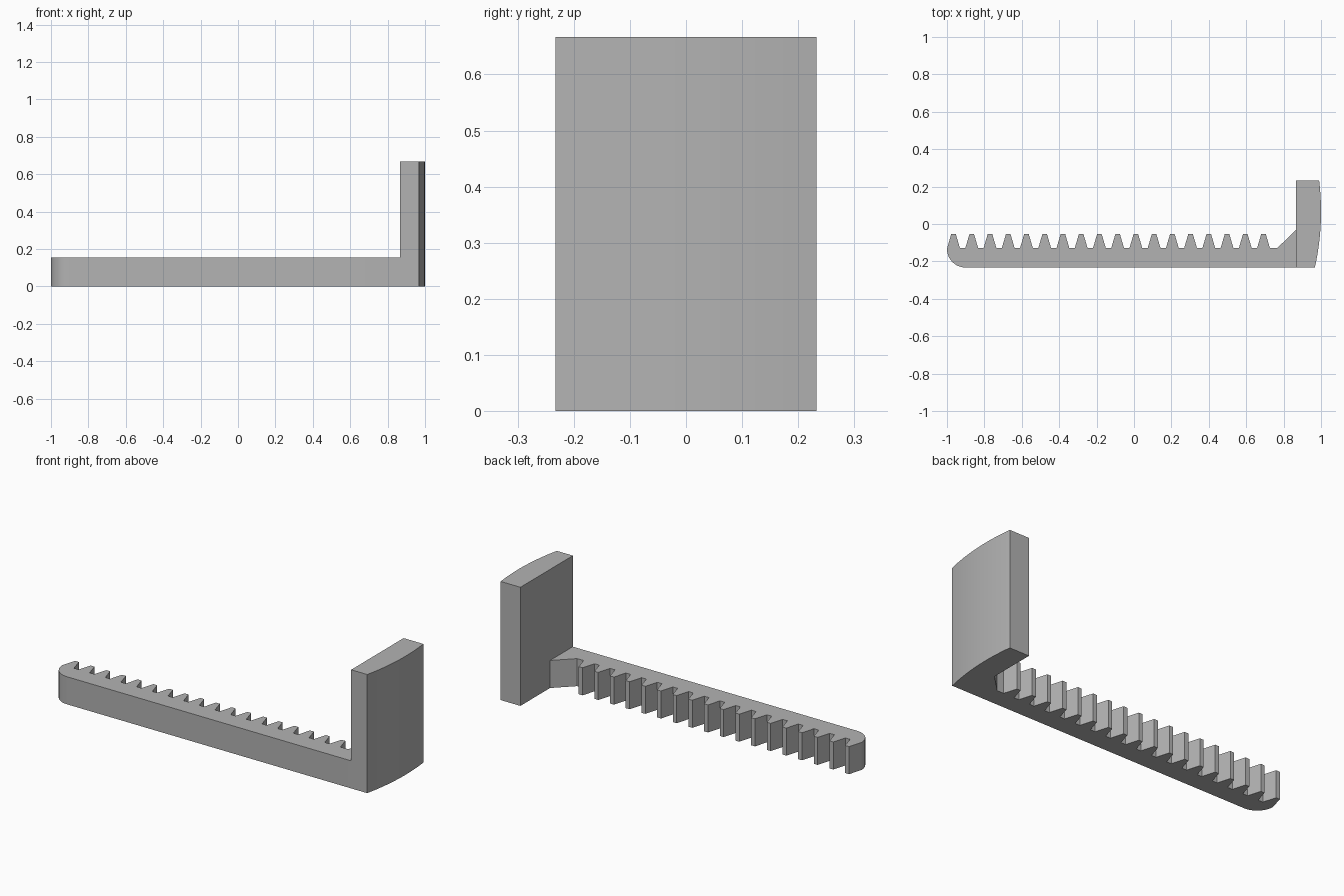
import bpy
import bmesh
from math import cos, sin, radians

cube = bpy.data.objects.get("Cube")
if cube:
    bpy.data.objects.remove(cube, do_unlink=True)

grey = bpy.data.materials.new("plain grey")
grey.use_nodes = True
grey.diffuse_color = (0.45, 0.45, 0.45, 1)
grey.node_tree.nodes["Principled BSDF"].inputs["Base Color"].default_value = (0.45, 0.45, 0.45, 1)


def extrude_profile(name, outline, height):
    """Raise a counter-clockwise outline from the ground to a solid."""
    bm = bmesh.new()
    face = bm.faces.new([bm.verts.new((x, y, 0)) for x, y in outline])
    top = bmesh.ops.extrude_face_region(bm, geom=[face])["geom"]
    bmesh.ops.translate(bm, vec=(0, 0, height),
                        verts=[v for v in top if isinstance(v, bmesh.types.BMVert)])
    bmesh.ops.recalc_face_normals(bm, faces=bm.faces)
    mesh = bpy.data.meshes.new(name)
    bm.to_mesh(mesh)
    bm.free()
    mesh.materials.append(grey)
    obj = bpy.data.objects.new(name, mesh)
    bpy.context.collection.objects.link(obj)
    bpy.ops.object.select_all(action='DESELECT')
    obj.select_set(True)
    bpy.context.view_layer.objects.active = obj
    bpy.ops.object.shade_smooth_by_angle(angle=radians(15))
    return obj


FRONT, BACK = -0.233, 0.233
INNER = 0.867                       # inner face of the end plate
TIP, ROOT = -0.053, -0.128          # tooth tip and root lines
TIP_HALF, ROOT_HALF = 0.012, 0.034
TEETH, PITCH, FIRST = 18, 0.0975, -0.965

# Toothed bar: straight front, gusset to the plate, teeth, rounded free end
bar = [(INNER, FRONT), (INNER, -0.03), (0.767, ROOT)]
for i in reversed(range(TEETH)):
    x = FIRST + i * PITCH
    bar += [(x + ROOT_HALF, ROOT), (x + TIP_HALF, TIP), (x - TIP_HALF, TIP)]
    if i:
        bar.append((x - ROOT_HALF, ROOT))
RADIUS = 0.1
for k in range(13):
    a = radians(180 + 90 * k / 12)
    bar.append((-1 + RADIUS + RADIUS * cos(a), FRONT + RADIUS + RADIUS * sin(a)))
extrude_profile("toothed_bar", bar, 0.155)

# End plate: flat inside, gently bowed outside
plate = [(INNER, BACK), (INNER, FRONT)]
for k in range(17):
    y = FRONT + (BACK - FRONT) * k / 16
    plate.append((1 - (y - 0.066) ** 2 / 2.7, y))
extrude_profile("end_plate", plate, 0.667)
